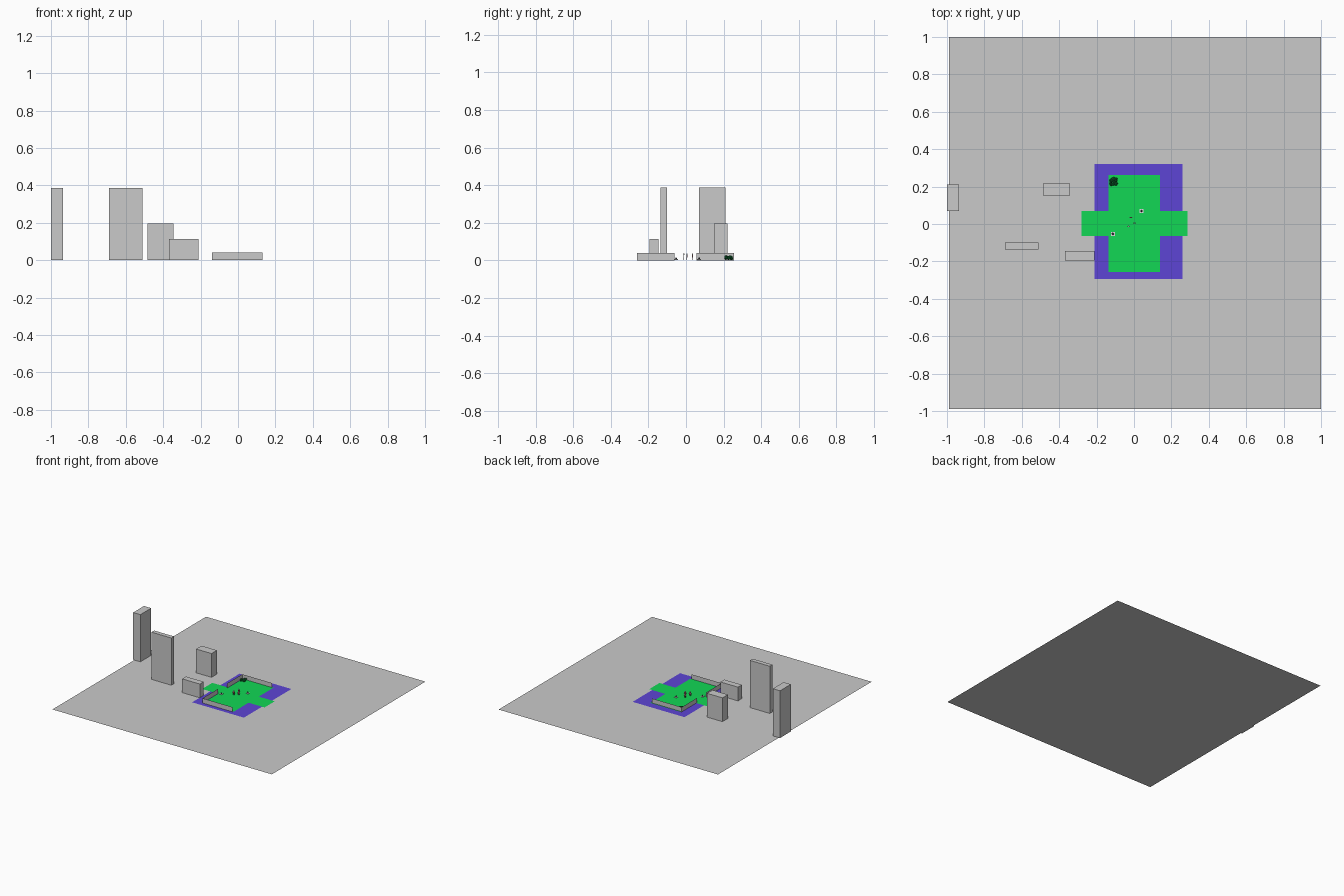
import bpy
import bmesh
import random
from mathutils import Matrix, Vector

cube = bpy.data.objects.get("Cube")
if cube:
    bpy.data.objects.remove(cube, do_unlink=True)


def material(name, rgb):
    mat = bpy.data.materials.new(name)
    mat.use_nodes = True
    mat.diffuse_color = (*rgb, 1)
    mat.node_tree.nodes["Principled BSDF"].inputs["Base Color"].default_value = (*rgb, 1)
    return mat


GREY = material("concrete grey", (0.59, 0.59, 0.59))
PURPLE = material("border purple", (0.11, 0.06, 0.66))
GREEN = material("grass green", (0.006, 0.68, 0.09))
LEAF = material("bush green", (0.005, 0.16, 0.035))
WHITE = material("white", (0.75, 0.75, 0.75))
DARK = material("dark grey", (0.06, 0.06, 0.07))
RED = material("dull red", (0.4, 0.06, 0.07))


def finish(bm, name, mats):
    mesh = bpy.data.meshes.new(name)
    bm.to_mesh(mesh)
    bm.free()
    for mat in mats:
        mesh.materials.append(mat)
    obj = bpy.data.objects.new(name, mesh)
    bpy.context.collection.objects.link(obj)
    return obj


def sheet(name, mat, *outline):
    bm = bmesh.new()
    bm.faces.new([bm.verts.new(p) for p in outline])
    return finish(bm, name, [mat])


def flat(name, mat, x0, x1, y0, y1, z):
    return sheet(name, mat, (x0, y0, z), (x1, y0, z), (x1, y1, z), (x0, y1, z))


def wall(name, a, b, height):
    return sheet(name, GREY, (*a, 0), (*b, 0), (*b, height), (*a, height))


def add_box(bm, centre, size, index=0):
    m = Matrix.Translation(centre) @ Matrix.Diagonal((*size, 1))
    verts = bmesh.ops.create_cube(bm, size=1, matrix=m)["verts"]
    for face in {f for v in verts for f in v.link_faces}:
        face.material_index = index


# Ground, border and cross-shaped lawn
flat("ground", GREY, -0.99, 1, -0.99, 1, 0)
flat("border", PURPLE, -0.21, 0.26, -0.295, 0.32, 0.0015)
X, Y, ARM_X, ARM_Y, LIFT = 0.138, 0.26, 0.283, 0.066, 0.003
quarter = [(ARM_X, ARM_Y), (X, ARM_Y), (X, Y)]
half = quarter + [(-x, y) for x, y in reversed(quarter)]
cross = half + [(-x, -y) for x, y in half]
sheet("lawn", GREEN, *[(x + 0.002, y + 0.003, LIFT) for x, y in cross])

# Tall blocks
blocks = {
    "far_tower": (-1, -0.935, 0.07, 0.21, 0.387),
    "wide_tower": (-0.69, -0.51, -0.135, -0.1, 0.387),
    "middle_block": (-0.485, -0.345, 0.15, 0.22, 0.195),
    "low_block": (-0.37, -0.21, -0.195, -0.145, 0.113),
}
for name, (x0, x1, y0, y1, top) in blocks.items():
    bm = bmesh.new()
    add_box(bm, ((x0 + x1) / 2, (y0 + y1) / 2, top / 2), (x1 - x0, y1 - y0, top))
    finish(bm, name, [GREY])

# Thin walls forming two corners
for side, outer, inner in (("front", -0.26, -0.062), ("back", 0.256, 0.055)):
    wall(side + "_wall", (-0.14, outer), (0.13, outer), 0.04)
    wall(side + "_side_wall", (-0.14, outer), (-0.14, inner), 0.04)

# Bush made of small leafy clumps
random.seed(4)
bm = bmesh.new()
for _ in range(24):
    spot = Vector((-0.11 + random.uniform(-0.017, 0.017),
                   0.228 + random.uniform(-0.02, 0.02), random.uniform(0.008, 0.02)))
    bmesh.ops.create_icosphere(bm, subdivisions=1, radius=0.008,
                               matrix=Matrix.Translation(spot))
finish(bm, "bush", [LEAF])

# Pale pads with a small pyramid
for name, x, y in (("left_marker", 0.04, 0.07), ("right_marker", -0.113, -0.053)):
    bm = bmesh.new()
    add_box(bm, (x, y, 0.004), (0.022, 0.022, 0.004))
    before = set(bm.faces)
    bmesh.ops.create_cone(bm, cap_ends=True, segments=4, radius1=0.007, radius2=0,
                          depth=0.012, matrix=Matrix.Translation((x, y, 0.012)))
    for face in set(bm.faces) - before:
        face.material_index = 1
    finish(bm, name, [WHITE, DARK])

# Small standing figures
for name, x, y in (("left_figure", 0.003, 0.005), ("right_figure", -0.03, -0.012),
                   ("back_figure", -0.017, 0.035)):
    bm = bmesh.new()
    for s in (-1, 1):
        add_box(bm, (x + s * 0.003, y, 0.009), (0.003, 0.003, 0.014), 1)
        add_box(bm, (x + s * 0.007, y, 0.022), (0.003, 0.003, 0.012), 0)
    add_box(bm, (x, y, 0.022), (0.01, 0.005, 0.013), 2)
    add_box(bm, (x, y, 0.033), (0.006, 0.006, 0.007), 0)
    finish(bm, name, [WHITE, DARK, RED])
